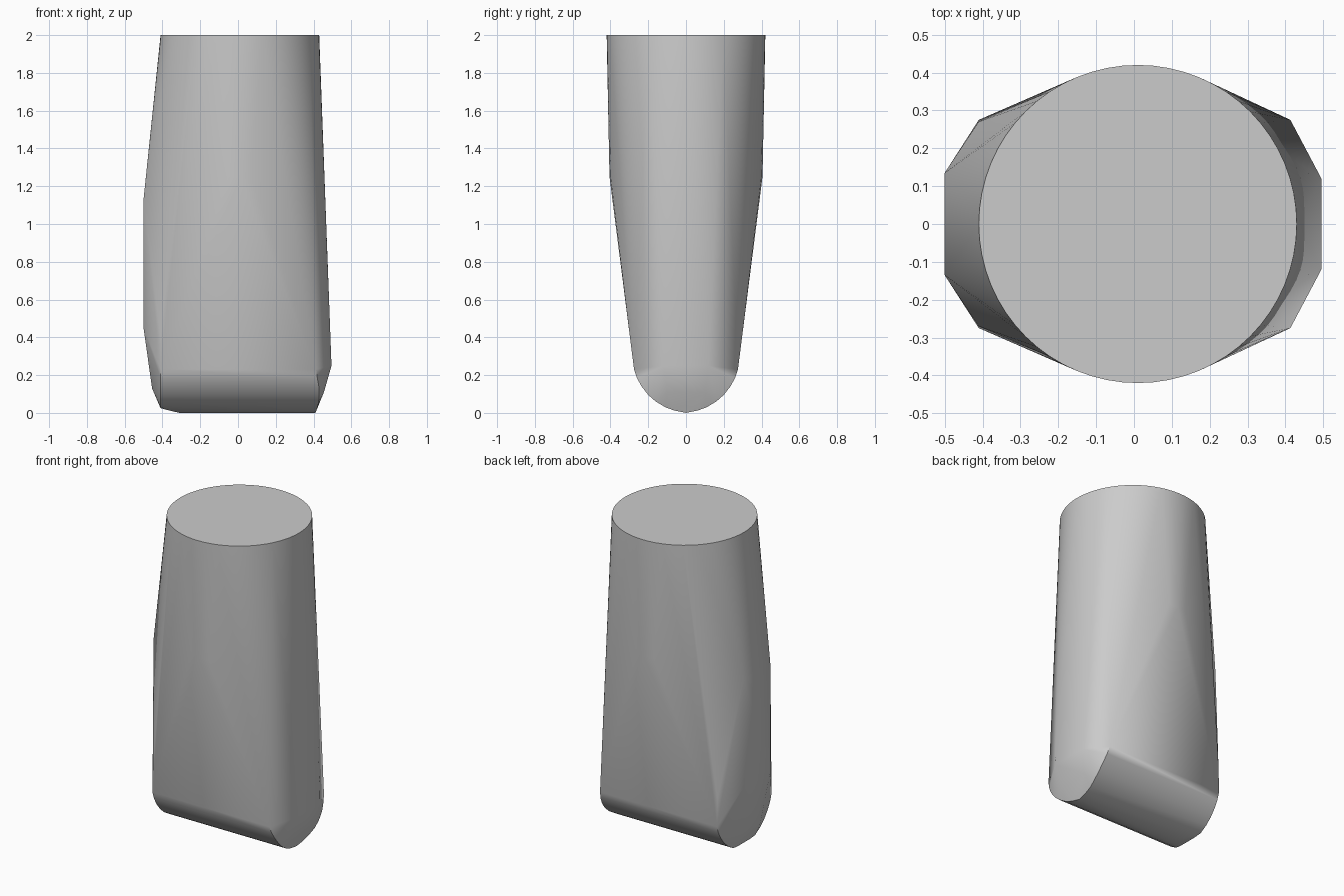
import bpy, bmesh, math

if "Cube" in bpy.data.objects:
    bpy.data.objects.remove(bpy.data.objects["Cube"], do_unlink=True)

mat = bpy.data.materials.new("plain grey")
mat.use_nodes = True
grey = (0.6, 0.6, 0.6, 1)
mat.diffuse_color = grey
mat.node_tree.nodes["Principled BSDF"].inputs["Base Color"].default_value = grey

# Round flat top
SEGMENTS = 64
points = []
for i in range(SEGMENTS):
    a = math.tau * i / SEGMENTS
    points.append((0.01 + 0.42 * math.cos(a), 0.42 * math.sin(a), 2))

# Rounded lower edge: half-thickness, height, left end, right end
edge = [(0, 0, 0.41, -0.31), (0.06, 0.012, 0.415, -0.36),
        (0.11, 0.03, 0.42, -0.41), (0.16, 0.06, 0.428, -0.41),
        (0.2, 0.095, 0.43, -0.41), (0.235, 0.14, 0.428, -0.41),
        (0.26, 0.185, 0.42, -0.41), (0.275, 0.23, 0.413, -0.41)]
for y, z, left, right in edge:
    for s in (-1, 1):
        points += [(left, s * y, z), (right, s * y, z)]

# Bulging narrow sides and the shoulders of the broad faces
sides = [(0.495, 0.12, 0.25), (0.455, 0.1, 0.11),
         (-0.5, 0.135, 0.45), (-0.5, 0.135, 1.13),
         (-0.455, 0.1, 0.13), (-0.41, 0.06, 0.025),
         (-0.41, 0.27, 0.4),
         (0.01, 0.405, 1.25), (0.07, 0.399, 1.25), (-0.05, 0.399, 1.25)]
for x, y, z in sides:
    points += [(x, y, z), (x, -y, z)]

# Wrap the outline points into one closed solid
bm = bmesh.new()
for p in points:
    bm.verts.new(p)
bmesh.ops.remove_doubles(bm, verts=bm.verts[:], dist=0.0005)
hull = bmesh.ops.convex_hull(bm, input=bm.verts[:])
unused = {g for g in hull["geom_interior"] + hull["geom_unused"]
          if isinstance(g, bmesh.types.BMVert)}
bmesh.ops.delete(bm, geom=list(unused), context="VERTS")
bmesh.ops.dissolve_limit(bm, angle_limit=0.01, verts=bm.verts[:], edges=bm.edges[:])
bmesh.ops.recalc_face_normals(bm, faces=bm.faces[:])

mesh = bpy.data.meshes.new("tapered_peg")
bm.to_mesh(mesh)
bm.free()
mesh.materials.append(mat)
peg = bpy.data.objects.new("tapered_peg", mesh)
bpy.context.collection.objects.link(peg)
bpy.context.view_layer.objects.active = peg
peg.select_set(True)
bpy.ops.object.shade_smooth_by_angle(angle=math.radians(30))
